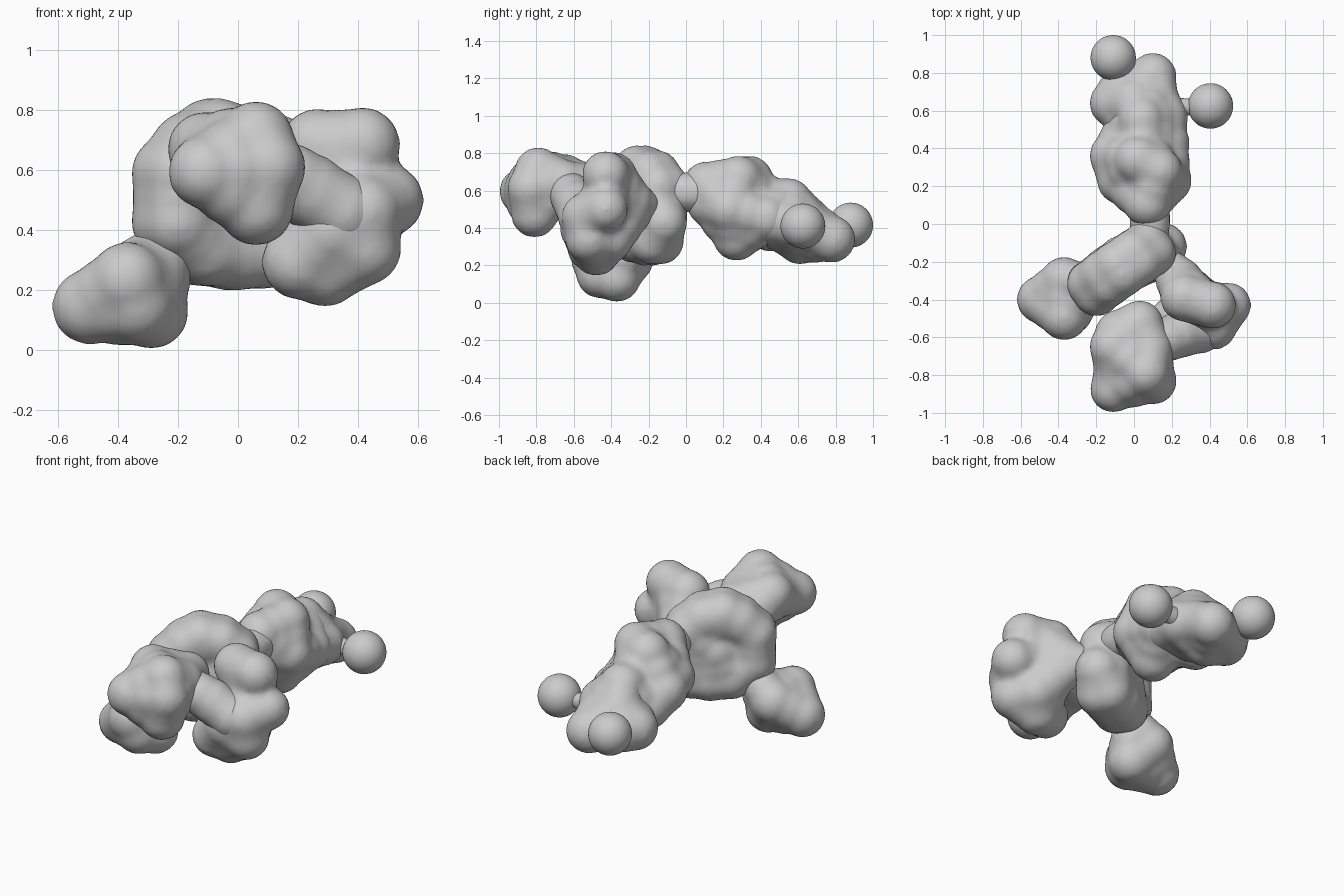
import bpy, bmesh
from mathutils import Matrix, Vector

R = 0.128  # lobe radius before smoothing


def ball_mesh(name, lobes, div):
    bm = bmesh.new()
    for x, y, z, r in lobes:
        bmesh.ops.create_icosphere(bm, subdivisions=div, radius=r,
                                   matrix=Matrix.Translation(Vector((x, y, z))))
    for f in bm.faces:
        f.smooth = True
    me = bpy.data.meshes.new(name)
    bm.to_mesh(me)
    bm.free()
    ob = bpy.data.objects.new(name, me)
    bpy.context.collection.objects.link(ob)
    return ob


def blob(name, pts, reach=0.23):
    """Merge overlapping lobes into one softly blended skin."""
    lobes = [(*p, R) if len(p) == 3 else p for p in pts]
    fill = []
    # fill the creases between neighbouring lobes
    for i, a in enumerate(lobes):
        for b in lobes[:i]:
            d = (Vector(a[:3]) - Vector(b[:3])).length
            if 0.09 < d < reach:
                m = [(p + q) / 2 for p, q in zip(a, b)]
                fill.append((*m[:3], m[3] * 0.97))
    ob = ball_mesh(name, lobes + fill, 3)
    rm = ob.modifiers.new("merge", 'REMESH')
    rm.mode = 'VOXEL'
    rm.voxel_size = 0.02
    rm.use_smooth_shade = True
    sm = ob.modifiers.new("soften", 'SMOOTH')
    sm.factor = 0.5
    sm.iterations = 8
    return ob


# rear arm, reaching towards +y
blob("rear_arm", [
    (0.07, 0.11, 0.63), (0.08, 0.13, 0.53), (0.02, 0.34, 0.66),
    (0.13, 0.28, 0.66), (0.18, 0.23, 0.50), (-0.11, 0.36, 0.48),
    (-0.07, 0.23, 0.50), (0.09, 0.27, 0.35), (0.17, 0.43, 0.45),
    (-0.06, 0.45, 0.40), (0.05, 0.40, 0.55), (0.06, 0.38, 0.42),
    (0.04, 0.55, 0.54)])
blob("rear_tip", [
    (0.04, 0.55, 0.54), (0.16, 0.57, 0.42), (-0.11, 0.64, 0.36),
    (0.0, 0.61, 0.33), (0.0, 0.65, 0.44), (0.10, 0.78, 0.34),
    (-0.07, 0.70, 0.36), (0.11, 0.67, 0.39), (0.02, 0.50, 0.40),
    (0.16, 0.45, 0.44)])

# neck between the rear arm and the body
blob("neck", [(0.085, -0.06, 0.60, 0.10), (0.085, 0.0, 0.59, 0.11),
              (0.085, 0.05, 0.59, 0.11)])

# central upright slab: an outline of lobes, doubled to give it thickness
outline = [
    (0.08, -0.13, 0.62), (0.01, -0.18, 0.69), (-0.08, -0.24, 0.715),
    (-0.15, -0.29, 0.67), (-0.215, -0.34, 0.59), (-0.215, -0.335, 0.43),
    (-0.12, -0.26, 0.34), (-0.02, -0.20, 0.325), (0.08, -0.16, 0.33),
    (0.10, -0.14, 0.46), (-0.05, -0.21, 0.50)]
slab = [(x + s * 0.016, y - s * 0.023, z) for x, y, z in outline for s in (-1, 1)]
blob("central_body", slab + [(0.155, -0.12, 0.43)], 0.20)

# low foot on the left
blob("left_foot", [
    (-0.495, -0.40, 0.145), (-0.29, -0.37, 0.13), (-0.37, -0.30, 0.23),
    (-0.37, -0.49, 0.235), (-0.34, -0.46, 0.15), (-0.30, -0.38, 0.22),
    (-0.28, -0.32, 0.28, 0.10), (-0.24, -0.31, 0.34, 0.10)])

# right-hand cluster
blob("right_cluster", [
    (0.415, -0.43, 0.685), (0.34, -0.41, 0.67), (0.265, -0.39, 0.68),
    (0.24, -0.30, 0.54), (0.36, -0.42, 0.55), (0.42, -0.54, 0.46),
    (0.42, -0.52, 0.34), (0.29, -0.48, 0.27), (0.205, -0.51, 0.295),
    (0.30, -0.36, 0.41), (0.31, -0.55, 0.40), (0.36, -0.41, 0.34),
    (0.50, -0.43, 0.50, 0.122), (0.20, -0.24, 0.52, 0.10)], 0.20)

# front cluster and the bridge joining it to the right
blob("front_cluster", [
    (0.06, -0.79, 0.705), (0.10, -0.83, 0.61), (0.06, -0.81, 0.475),
    (-0.11, -0.65, 0.67), (0.03, -0.53, 0.62), (0.0, -0.68, 0.64),
    (-0.08, -0.58, 0.62), (0.08, -0.66, 0.64), (-0.09, -0.77, 0.62),
    (-0.11, -0.875, 0.595, 0.125)])
blob("bridge", [
    (0.10, -0.63, 0.60, 0.12), (0.18, -0.61, 0.57, 0.12),
    (0.24, -0.585, 0.53), (0.35, -0.56, 0.46)])

# plain round end knobs
for name, lobe in {
    "side_knob": (0.405, 0.625, 0.41, 0.12),
    "rear_knob": (-0.11, 0.88, 0.415, 0.12),
}.items():
    ball_mesh(name, [lobe], 4)

# thin stub holding the side knob
blob("side_stub", [(0.24, 0.615, 0.41, 0.06), (0.29, 0.62, 0.41, 0.05)])
